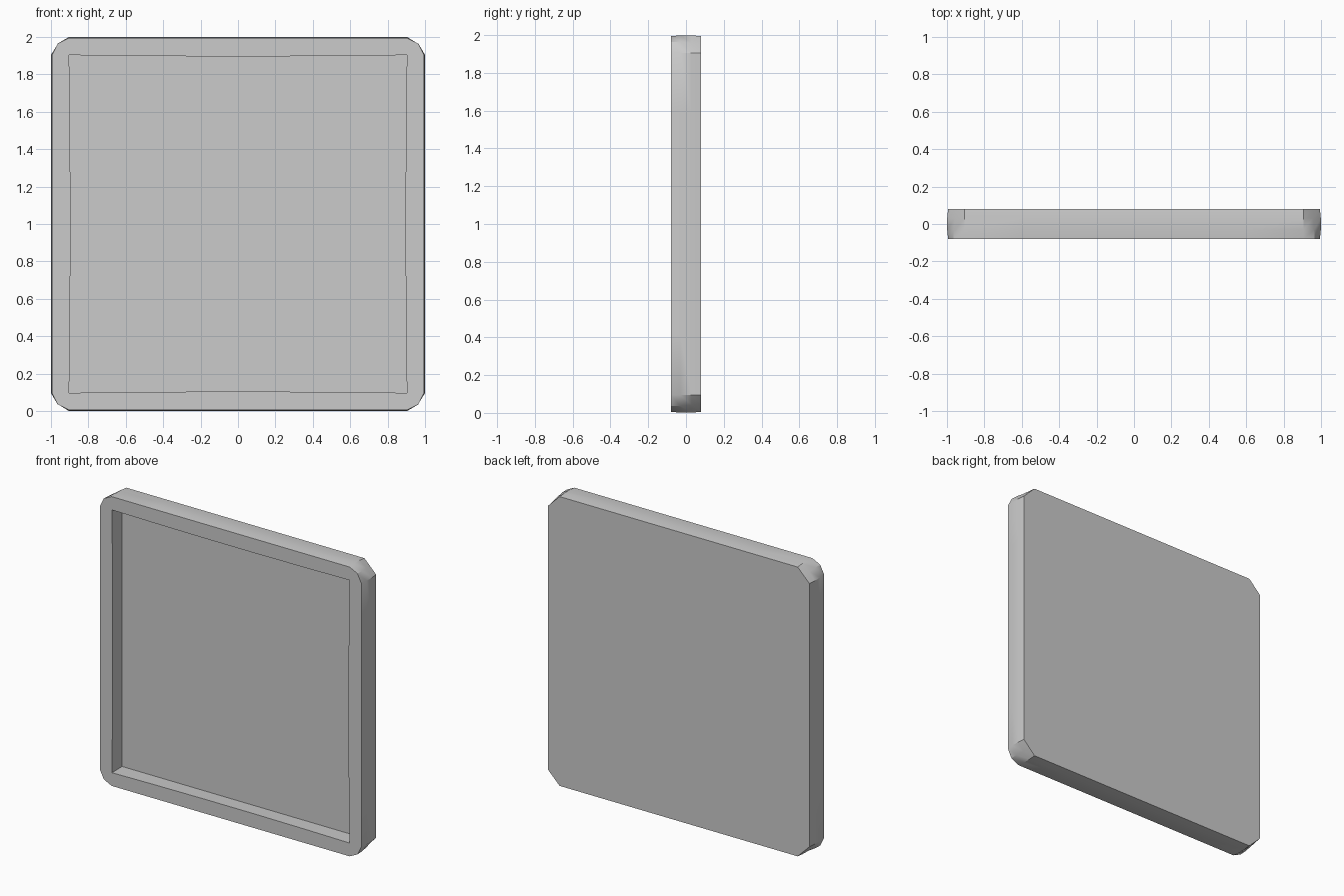
import bpy, bmesh, math

if "Cube" in bpy.data.objects:
    bpy.data.objects.remove(bpy.data.objects["Cube"])

HALF, CUT = 0.994, 0.905     # outer half width, where the corner cut starts
SIDE = [-1, -0.65, -0.22, 0.22, 0.65, 1]


def ring(bm, y, half, end, corner, bow=0.0):
    """Square loop at depth y: four sides, each followed by a corner point."""
    verts = []
    for k in range(4):
        a = k * math.pi / 2
        pts = [(half - bow * (1 - t * t), t * end) for t in SIDE]
        pts.append((corner, corner))
        for u, v in pts:
            x = u * math.cos(a) - v * math.sin(a)
            z = u * math.sin(a) + v * math.cos(a)
            verts.append(bm.verts.new((x, y, z + 1)))
    return verts


def bridge(bm, a, b):
    n = len(a)
    for i in range(n):
        j = (i + 1) % n
        bm.faces.new((a[i], a[j], b[j], b[i]))


bm = bmesh.new()
flat = (HALF + CUT) / 2
rings = [
    # outer shell: straight corner cut at the back, rounder at the front
    ring(bm, 0.08, HALF, CUT, flat),
    ring(bm, 0.03, HALF + 0.005, CUT, flat + 0.008),
    ring(bm, -0.03, HALF + 0.005, CUT, flat + 0.014),
    ring(bm, -0.08, HALF, CUT, flat + 0.015),
    # recess lip with slightly bowed edges, then recess floor
    ring(bm, -0.08, 0.903, 0.903, 0.903, 0.007),
    ring(bm, 0.032, 0.903, 0.903, 0.903),
]
for a, b in zip(rings, rings[1:]):
    bridge(bm, a, b)
bm.faces.new(rings[0])
bm.faces.new(rings[-1])
bmesh.ops.remove_doubles(bm, verts=bm.verts[:], dist=0.0001)
bmesh.ops.recalc_face_normals(bm, faces=bm.faces[:])

mesh = bpy.data.meshes.new("framed_panel")
bm.to_mesh(mesh)
bm.free()
panel = bpy.data.objects.new("framed_panel", mesh)
bpy.context.collection.objects.link(panel)
bpy.context.view_layer.objects.active = panel
panel.select_set(True)
bpy.ops.object.shade_smooth_by_angle(angle=math.radians(30))
